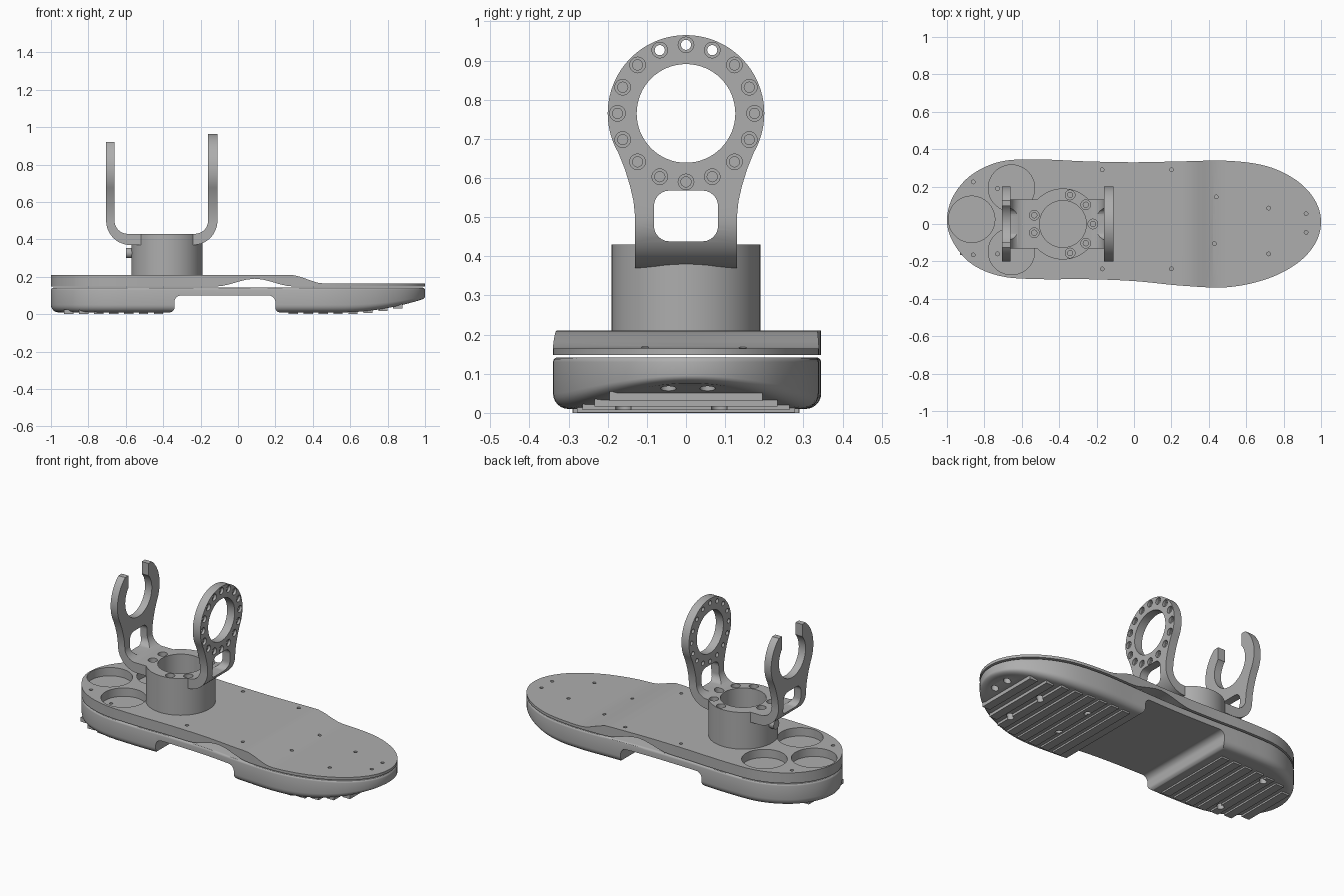
import bpy, bmesh
from math import sin, cos, pi, radians
from mathutils import Matrix, Vector

old = bpy.data.objects.get("Cube")
if old:
    bpy.data.objects.remove(old)

grey = bpy.data.materials.new("plain grey")
grey.use_nodes = True
colour = (0.42, 0.42, 0.42, 1)
grey.diffuse_color = colour
grey.node_tree.nodes["Principled BSDF"].inputs["Base Color"].default_value = colour


def finish(bm, name):
    bmesh.ops.recalc_face_normals(bm, faces=bm.faces)
    me = bpy.data.meshes.new(name)
    bm.to_mesh(me)
    bm.free()
    me.materials.append(grey)
    ob = bpy.data.objects.new(name, me)
    bpy.context.collection.objects.link(ob)
    return ob


def activate(ob):
    bpy.ops.object.select_all(action='DESELECT')
    ob.select_set(True)
    bpy.context.view_layer.objects.active = ob


def combine(target, tool, op='DIFFERENCE'):
    """Boolean the tool into the target, then drop the tool."""
    activate(target)
    mod = target.modifiers.new("bool", 'BOOLEAN')
    mod.object, mod.operation, mod.solver = tool, op, 'EXACT'
    bpy.ops.object.modifier_apply(modifier=mod.name)
    bpy.data.objects.remove(tool)


def cylinders(name, centres, r, lo, hi, axis='Z', segs=24):
    """Cylinders along Z at (x, y) centres, or along X at (y, z) centres."""
    bm = bmesh.new()
    for a, b in centres:
        mid = (lo + hi) / 2
        if axis == 'Z':
            m = Matrix.Translation((a, b, mid))
        else:
            m = Matrix.Translation((mid, a, b)) @ Matrix.Rotation(pi / 2, 4, 'Y')
        bmesh.ops.create_cone(bm, cap_ends=True, segments=segs, radius1=r,
                              radius2=r, depth=hi - lo, matrix=m)
    return finish(bm, name)


def prism(name, pts, axis, lo, hi):
    """Extrude an (x, z) outline along Y or a (y, z) outline along X."""
    bm = bmesh.new()
    place = (lambda a, b: (a, lo, b)) if axis == 'Y' else (lambda a, b: (lo, a, b))
    face = bm.faces.new([bm.verts.new(place(a, b)) for a, b in pts])
    ext = bmesh.ops.extrude_face_region(bm, geom=[face])
    shift = Vector((0, hi - lo, 0) if axis == 'Y' else (hi - lo, 0, 0))
    bmesh.ops.translate(bm, vec=shift, verts=[v for v in ext['geom'] if isinstance(v, bmesh.types.BMVert)])
    return finish(bm, name)


def boxes(name, spans):
    bm = bmesh.new()
    for lo, hi in spans:
        lo, hi = Vector(lo), Vector(hi)
        m = Matrix.Translation((lo + hi) / 2) @ Matrix.Diagonal((*(hi - lo), 1))
        bmesh.ops.create_cube(bm, size=1, matrix=m)
    return finish(bm, name)


def arc(cx, cy, r, a0, a1, n=12):
    return [(cx + r * cos(radians(a0 + (a1 - a0) * i / n)),
             cy + r * sin(radians(a0 + (a1 - a0) * i / n))) for i in range(n + 1)]


# Footprint: edge heights at evenly spaced angles, smoothed into a closed loop
left_edge = [.02, .15, .265, .335, .345, .335, .33, .335, .338, .31, .235, .13]
right_edge = [.01, -.11, -.215, -.295, -.338, -.33, -.305, -.295, -.295, -.28, -.215, -.1]
edge = left_edge + right_edge
SUB = 6
N = len(edge) * SUB


def edge_y(i):
    k, t = divmod(i % N, SUB)
    t /= SUB
    p = [edge[(k + j) % len(edge)] for j in (-1, 0, 1, 2)]
    return .5 * (2 * p[1] + (p[2] - p[0]) * t + (2 * p[0] - 5 * p[1] + 4 * p[2] - p[3]) * t * t
                 + (3 * p[1] - p[0] - 3 * p[2] + p[3]) * t ** 3)


outline = [Vector((-cos(2 * pi * i / N), edge_y(i))) for i in range(N)]


def loft(name, layers):
    """Stack inset copies of the footprint; each layer is (inset, z function of x)."""
    bm = bmesh.new()
    rings = []
    for inset, height in layers:
        ring = []
        for i, p in enumerate(outline):
            d = (outline[(i + 1) % N] - outline[i - 1]).normalized()
            q = p + Vector((d.y, -d.x)) * inset
            ring.append(bm.verts.new((q.x, q.y, height(p.x))))
        rings.append(ring)
    for a, b in zip(rings, rings[1:]):
        for i in range(N):
            j = (i + 1) % N
            bm.faces.new((a[i], a[j], b[j], b[i]))
    for ring in (rings[0], rings[-1]):
        bm.faces.new((ring[0], ring[1], ring[-1]))
        bm.faces.new((ring[N // 2 - 1], ring[N // 2], ring[N // 2 + 1]))
        for i in range(1, N // 2 - 1):
            bm.faces.new((ring[i], ring[i + 1], ring[N - i - 1], ring[N - i]))
    return finish(bm, name)


def smooth(t):
    t = min(max(t, 0), 1)
    return t * t * (3 - 2 * t)


def toe_lift(x):
    return .065 * max(0, (x - .55) / .45) ** 2


# Sole with rounded rim, raised toe and an arch recess
layers = []
for a in range(0, 91, 15):
    s, c = sin(radians(a)), cos(radians(a))
    layers.append((.04 * (1 - s), lambda x, z=.04 * (1 - c): .01 + z + toe_lift(x) * (1 - z / .13)))
for a in range(0, 91, 30):
    s, c = sin(radians(a)), cos(radians(a))
    layers.append((.012 * (1 - c), lambda x, z=.13 + .012 * s: z))
sole = loft("sole", layers)
recess = ([(-.37, -.02), (-.37, .01)] + arc(-.365, .035, .025, -90, 0, 6) + arc(-.305, .065, .035, 180, 90, 6)
          + arc(.165, .065, .035, 90, 0, 6) + arc(.225, .035, .025, 180, 270, 6) + [(.23, .01), (.23, -.02)])
combine(sole, prism("recess_cutter", recess, 'Y', -.5, .5))

# Tread bars across heel and toe
spans = []
for start, count in ((-.93, 7), (.27, 8)):
    for k in range(count):
        x = start + .08 * k
        ys = [p.y for p in outline if abs(p.x - x - .025) < .06]
        half = min(max(ys), -min(ys)) - .05
        z = toe_lift(x + .025)
        spans.append(((x, -half, z), (x + .05, half, z + .025)))
treads = boxes("tread_bars", spans)

# Foot plate: steps down at the toe, arched underneath at mid length
plate = loft("foot_plate", [
    (0, lambda x: .148 + .042 * smooth(1 - abs(x - .09) / .21)),
    (0, lambda x: .21 - .046 * smooth((x - .28) / .18))])
combine(plate, cylinders("pocket_cutter", [(-.868, .025)], .124, .16, .3, segs=64))
combine(plate, cylinders("pocket_cutter", [(-.655, .192), (-.655, -.147)], .124, .16, .3, segs=64))

# Screw holes
sole_holes = [(.92, .055), (.92, -.045), (.72, .085), (.72, -.16),
              (.44, .145), (.43, -.105), (-.73, .19), (-.73, -.16)]
plate_holes = sole_holes + [(x, y) for x in (.2, -.17) for y in (.29, -.24)] + [(-.86, .225), (-.86, -.165)]
combine(plate, cylinders("hole_cutter", plate_holes, .01, .1, .3, segs=16))
for part in (sole, treads):
    combine(part, cylinders("hole_cutter", sole_holes, .02, -.05, .13, segs=20))

# Ankle housing
AX = -.38
housing = cylinders("ankle_housing", [(AX, 0)], .19, .208, .367, segs=64)
combine(housing, cylinders("bore_cutter", [(AX, 0)], .125, .1, .5, segs=64))
screw = cylinders("side_screw", [(0, .327)], .027, -.6, -.55, 'X', 24)

# U bracket: bent strap trimmed to the arm silhouette
strap = ([(-.705, .98)] + arc(-.575, .5, .13, 180, 270) + arc(-.24, .5, .13, 270, 360)
         + [(-.11, .98), (-.16, .98)] + arc(-.23, .5, .07, 0, -90)
         + arc(-.59, .5, .07, 270, 180) + [(-.66, .98)])
bracket = prism("u_bracket", strap, 'Y', -.25, .25)
CZ = .765
neck = [(.13, .35), (.13, .5), (.134, .54), (.143, .58), (.157, .625)]
shape = neck + arc(0, CZ, .2, -30, 210, 56) + [(-y, z) for y, z in reversed(neck)]
combine(bracket, prism("arm_shape", shape, 'X', -.9, .1), 'INTERSECT')
combine(bracket, cylinders("bracket_disc", [(AX, 0)], .19, .367, .43, segs=64), 'UNION')
combine(bracket, cylinders("bore_cutter", [(AX, 0)], .125, .3, .5, segs=64))
combine(bracket, cylinders("ring_cutter", [(0, CZ)], .126, -.9, .1, 'X', 64))

# Rounded windows under the rings
window = (arc(.042, .528, .04, 0, 90, 6) + arc(-.042, .528, .04, 90, 180, 6)
          + arc(-.042, .478, .04, 180, 270, 6) + arc(.042, .478, .04, 270, 360, 6))
combine(bracket, prism("window_cutter", window, 'X', -.9, .1))

# Open top of the rear fork
combine(bracket, boxes("fork_cutter", [((-.9, -.095, CZ), (-.5, .095, 1.2))]))
combine(bracket, boxes("fork_cutter", [((-.9, -.4, .92), (-.5, .4, 1.2))]))

# Ring bolt holes and base bolt holes, each with a counterbore
ring = [(.175 * sin(k * pi / 8), CZ + .175 * cos(k * pi / 8)) for k in range(16)]
combine(bracket, cylinders("bolt_cutter", ring, .013, -.3, .1, 'X', 16))
combine(bracket, cylinders("bolt_cutter", ring, .02, -.125, .1, 'X', 20))
base = [(AX + .16 * cos(radians(a)), .16 * sin(radians(a))) for a in (0, 40, 76, 163, 197, 284, 320)]
combine(bracket, cylinders("bolt_cutter", base, .014, .3, .6, segs=16))
combine(bracket, cylinders("bolt_cutter", base, .026, .405, .6, segs=20))

for part in (sole, treads, plate, housing, screw, bracket):
    activate(part)
    bpy.ops.object.shade_smooth_by_angle(angle=radians(30))
